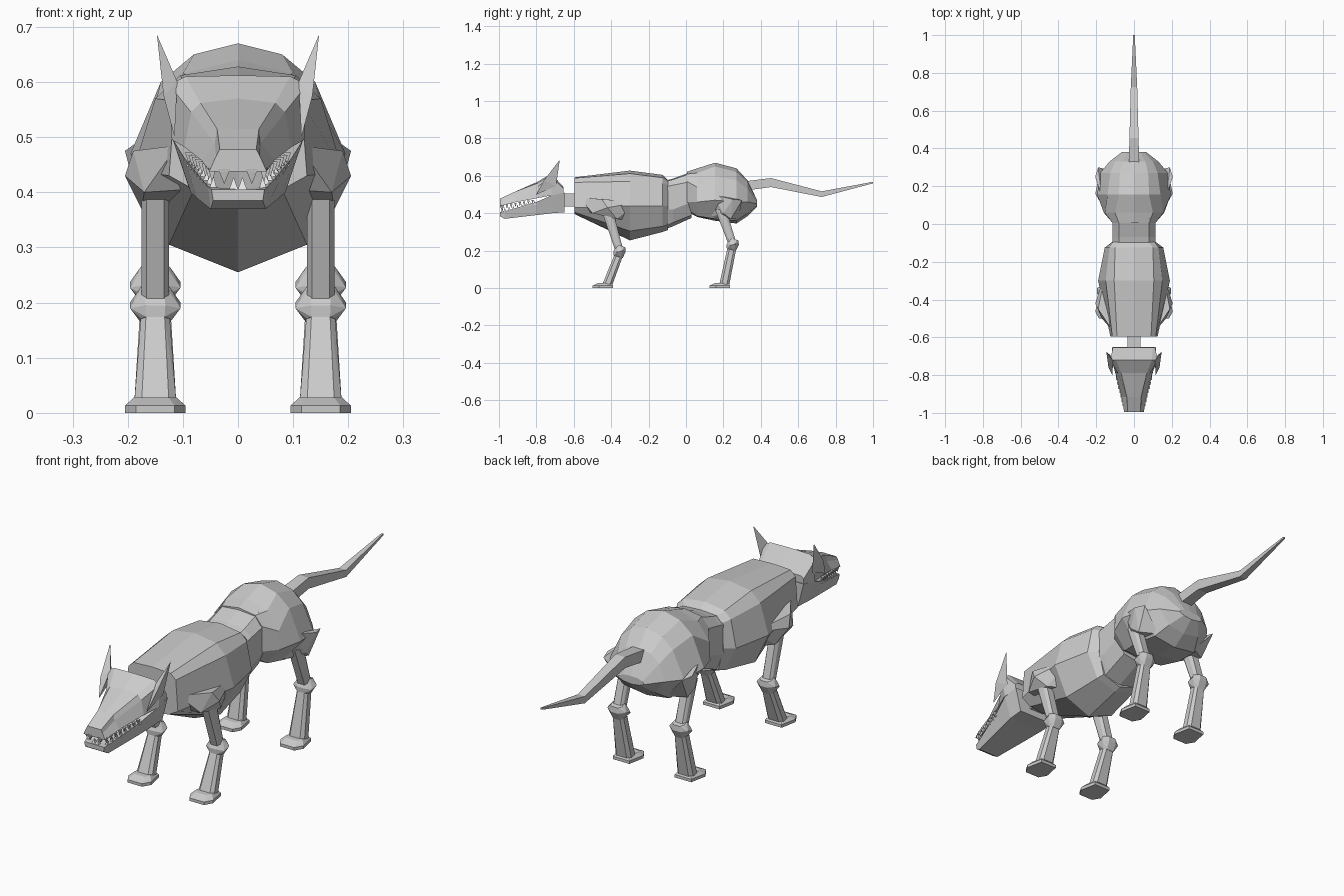
import bpy, bmesh
from mathutils import Vector

grey = bpy.data.materials.new("fur grey")
grey.diffuse_color = (0.6, 0.6, 0.6, 1)
white = bpy.data.materials.new("tooth white")
white.diffuse_color = (0.8, 0.8, 0.8, 1)


def finish(name, bm, mat=grey):
    bmesh.ops.recalc_face_normals(bm, faces=bm.faces[:])
    me = bpy.data.meshes.new(name)
    bm.to_mesh(me)
    bm.free()
    me.materials.append(mat)
    ob = bpy.data.objects.new(name, me)
    bpy.context.collection.objects.link(ob)
    return ob


def loft(name, rings):
    """Skin rings of (y, half section of (x, z) from top to bottom), mirrored in x."""
    bm = bmesh.new()
    loops = []
    for y, half in rings:
        full = list(half) + [(-x, z) for x, z in reversed(half) if x > 0]
        loops.append([bm.verts.new((x, y, z)) for x, z in full])
    n = len(loops[0])
    for a, b in zip(loops, loops[1:]):
        for i in range(n):
            j = (i + 1) % n
            bm.faces.new((a[i], a[j], b[j], b[i]))
    bm.faces.new(loops[0])
    bm.faces.new(loops[-1])
    return finish(name, bm)


def hull_pair(name, pts, mat=grey):
    """Convex solid on the right, with its mirror image on the left."""
    for side, s in (("right", 1), ("left", -1)):
        bm = bmesh.new()
        for x, y, z in pts:
            bm.verts.new((s * x, y, z))
        bmesh.ops.convex_hull(bm, input=bm.verts[:])
        bmesh.ops.dissolve_limit(bm, angle_limit=0.02, verts=bm.verts[:], edges=bm.edges[:])
        finish(f"{name}_{side}", bm, mat)


def ring8(x, y, z, w, d, tilt=0.0):
    """Flat-fronted eight point section of a limb."""
    return [(x + w * u, y + d * v, z + tilt * d * v) for u, v in
            ((-.65, -1), (.65, -1), (1, -.5), (1, .5), (.65, 1), (-.65, 1), (-1, .5), (-1, -.5))]


# torso
loft("chest", [
    (-.595, [(0, .592), (.09, .588), (.115, .565), (.125, .43), (.08, .405), (0, .395)]),
    (-.30, [(0, .628), (.105, .612), (.15, .57), (.19, .44), (.125, .305), (0, .255)]),
    (-.125, [(0, .605), (.10, .590), (.13, .56), (.155, .44), (.10, .33), (0, .30)]),
    (-.095, [(0, .575), (.08, .57), (.11, .55), (.115, .44), (.09, .34), (0, .31)])])
loft("waist", [
    (-.11, [(0, .575), (.08, .57), (.113, .54), (.113, .42), (.08, .33), (0, .315)]),
    (-.07, [(0, .585), (.08, .58), (.113, .55), (.113, .42), (.08, .35), (0, .33)]),
    (.03, [(0, .622), (.08, .615), (.113, .57), (.113, .46), (.08, .39), (0, .375)])])
loft("hips", [
    (.005, [(0, .622), (.08, .61), (.113, .57), (.113, .46), (.08, .42), (0, .41)]),
    (.06, [(0, .64), (.10, .615), (.155, .54), (.16, .46), (.10, .385), (0, .38)]),
    (.155, [(0, .67), (.08, .65), (.14, .60), (.195, .47), (.12, .37), (0, .36)]),
    (.27, [(0, .64), (.075, .62), (.125, .575), (.18, .46), (.11, .36), (0, .345)]),
    (.33, [(0, .575), (.06, .565), (.10, .53), (.13, .46), (.08, .40), (0, .385)]),
    (.38, [(0, .47), (.035, .468), (.055, .46), (.065, .45), (.04, .44), (0, .435)])])
hull_pair("shoulder", [(.11, -.57, .485), (.19, -.45, .475), (.205, -.42, .43), (.17, -.50, .40),
                       (.095, -.52, .405), (.175, -.37, .37), (.10, -.30, .36), (.15, -.25, .46)])
hull_pair("thigh", [(.17, .14, .50), (.205, .25, .475), (.19, .30, .47), (.185, .20, .40),
                    (.175, .24, .37), (.12, .13, .38), (.10, .28, .37), (.12, .12, .45)])

# tail
loft("tail", [
    (y, [(0, t), (w, t), (w, b), (0, b)]) for y, w, t, b in
    ((.31, .028, .57, .52), (.455, .024, .588, .54), (.725, .017, .517, .487), (1.0, .004, .568, .56))])

# legs: top, knee and ankle given as (y, z)
for end, top, knee, ankle in (("front", (-.42, .41), (-.355, .195), (-.42, .02)),
                              ("rear", (.185, .42), (.25, .232), (.205, .02))):
    hull_pair(end + "_upper_leg", ring8(.15, *top, .025, .03) + ring8(.15, *knee, .025, .022))
    hull_pair(end + "_knee",
              ring8(.15, knee[0] + .008, knee[1] + .03, .026, .022, -.3)
              + [(.15 + s * .046, knee[0] + dy, knee[1] + dz) for s in (-1, 1)
                 for dy, dz in ((-.015, -.005), (.015, .005))]
              + ring8(.15, knee[0], knee[1], .028, .033)
              + ring8(.15, knee[0] - .008, knee[1] - .028, .026, .024, -.3))
    hull_pair(end + "_lower_leg", ring8(.15, knee[0] - .005, knee[1] - .02, .026, .024)
              + ring8(.15, *ankle, .038, .027))
    y = ankle[1] and ankle[0]
    sole = [(.115, -.08), (.185, -.08), (.205, -.045), (.19, .03), (.11, .03), (.095, -.045)]
    hull_pair(end + "_paw", [(x, y + dy, z) for x, dy in sole for z in (0, .013)]
              + [(.15 + (x - .15) * .7, y + .6 * dy, .028) for x, dy in sole])

# neck and head
loft("neck", [(y, [(0, .505), (.035, .505), (.035, .435), (0, .435)]) for y in (-.68, -.57)])
loft("skull", [
    (-.655, [(0, .54), (.10, .54), (.112, .53), (.112, .505), (0, .505)]),
    (-.72, [(0, .612), (.095, .610), (.125, .595), (.12, .495), (0, .495)]),
    (-.79, [(0, .57), (.068, .562), (.085, .545), (.097, .482), (0, .482)]),
    (-.915, [(0, .515), (.038, .515), (.042, .49), (.066, .458), (0, .458)]),
    (-.995, [(0, .478), (.033, .478), (.04, .465), (.052, .438), (0, .438)])])
loft("lower_jaw", [
    (-.65, [(0, .51), (.115, .51), (.088, .405), (0, .405)]),
    (-.72, [(0, .495), (.118, .495), (.086, .40), (0, .40)]),
    (-.80, [(0, .45), (.096, .46), (.075, .39), (0, .39)]),
    (-.97, [(0, .405), (.054, .41), (.05, .37), (0, .37)]),
    (-.995, [(0, .405), (.048, .405), (.045, .385), (0, .385)])])
hull_pair("ear", [(.147, -.675, .686), (.115, -.80, .50), (.135, -.76, .575),
                  (.125, -.695, .545), (.11, -.725, .60)])


# teeth, in interlocking rows along both sides and across the front
def tooth(name, x, y, z0, z1, r):
    hull_pair(name, [(x - r, y - r, z0), (x + r, y - r, z0), (x + r, y + r, z0),
                     (x - r, y + r, z0), (x, y, z1)], white)


for i in range(8):
    t = i / 7
    x, y = .047 + .042 * t, -.98 + .16 * t
    tooth("upper_tooth", x, y, .444 + .028 * t, .418 + .034 * t, .007)
    tooth("lower_tooth", x - .002, y + .011, .405 + .042 * t, .432 + .034 * t, .007)
tooth("upper_fang", .025, -.985, .442, .415, .011)
tooth("lower_front_tooth", .008, -.983, .40, .428, .010)
